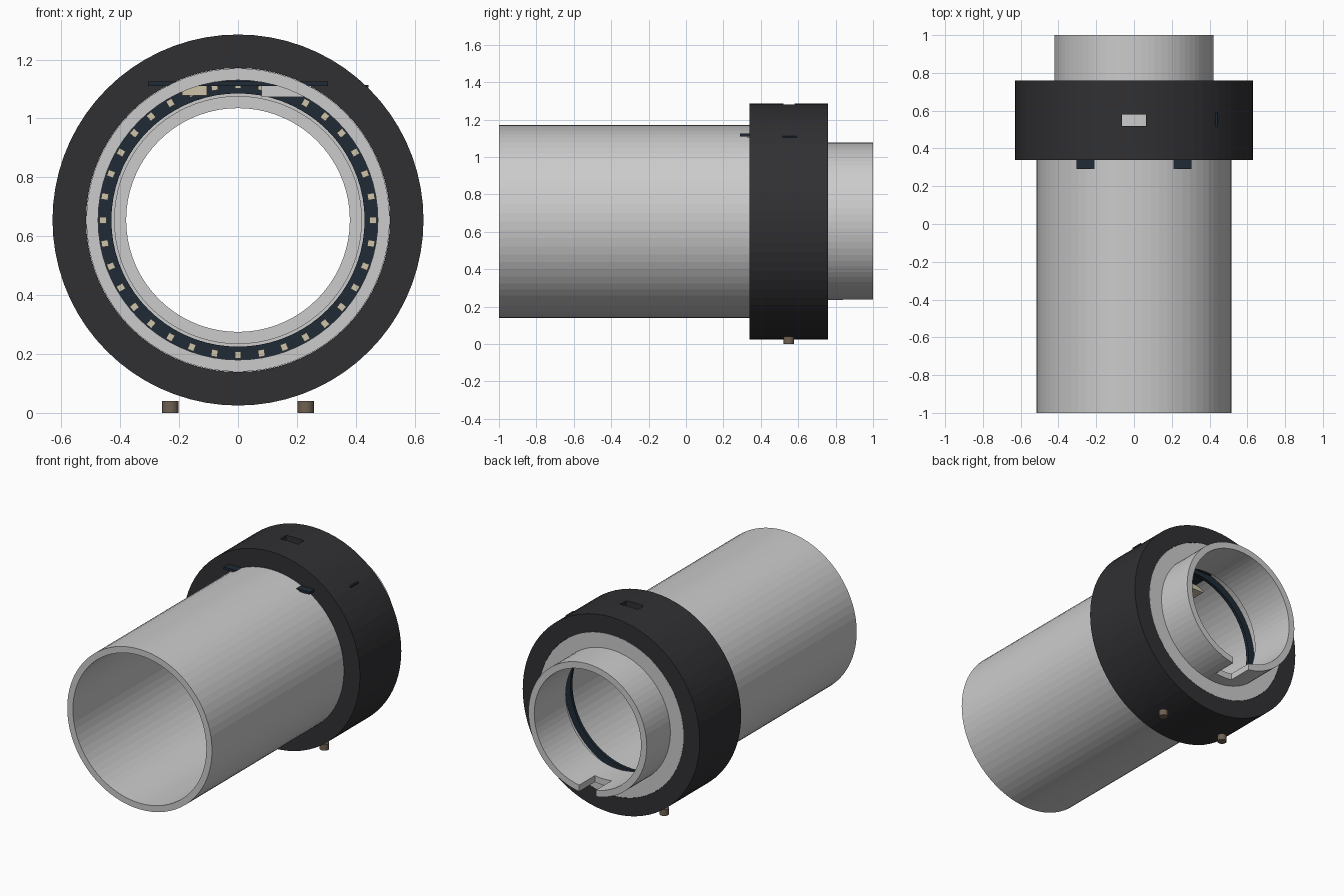
import bpy, bmesh, math
from mathutils import Matrix

if "Cube" in bpy.data.objects:
    bpy.data.objects.remove(bpy.data.objects["Cube"])

AXIS_Z = 0.655
SIDES = 72


def material(name, color):
    m = bpy.data.materials.new(name)
    m.diffuse_color = (*color, 1)
    m.use_nodes = True
    m.node_tree.nodes["Principled BSDF"].inputs["Base Color"].default_value = m.diffuse_color
    return m


BLACK = material("black_plastic", (0.03, 0.03, 0.034))
NAVY = material("circuit_navy", (0.014, 0.024, 0.036))
CREAM = material("cream", (0.62, 0.55, 0.40))
BROWN = material("foot_brown", (0.16, 0.12, 0.085))


def finish(name, bm, mat=None):
    bmesh.ops.recalc_face_normals(bm, faces=bm.faces)
    me = bpy.data.meshes.new(name)
    bm.to_mesh(me)
    bm.free()
    ob = bpy.data.objects.new(name, me)
    bpy.context.collection.objects.link(ob)
    if mat:
        me.materials.append(mat)
    return ob


def lathe(name, profile, mat=None):
    """Revolve a closed (radius, y) profile about the tube axis."""
    bm = bmesh.new()
    rings = []
    for i in range(SIDES):
        a = 2 * math.pi * i / SIDES
        rings.append([bm.verts.new((r * math.sin(a), y, AXIS_Z + r * math.cos(a)))
                      for r, y in profile])
    n = len(profile)
    for i in range(SIDES):
        p, q = rings[i], rings[(i + 1) % SIDES]
        for j in range(n):
            k = (j + 1) % n
            bm.faces.new((p[j], p[k], q[k], q[j]))
    return finish(name, bm, mat)


def pipe(name, r0, r1, y0, y1, mat=None):
    return lathe(name, [(r0, y0), (r1, y0), (r1, y1), (r0, y1)], mat)


def add_box(bm, x, y, z, turn=Matrix()):
    size = Matrix.Diagonal((x[1] - x[0], y[1] - y[0], z[1] - z[0], 1))
    mid = Matrix.Translation([(a + b) / 2 for a, b in (x, y, z)])
    bmesh.ops.create_cube(bm, size=1, matrix=turn @ mid @ size)


def box(name, x, y, z, mat=None):
    bm = bmesh.new()
    add_box(bm, x, y, z)
    return finish(name, bm, mat)


def cut(target, name, x, y, z):
    cutter = box(name, x, y, z)
    cutter.hide_render = True
    cutter.hide_viewport = True
    mod = target.modifiers.new(name, 'BOOLEAN')
    mod.object = cutter
    mod.operation = 'DIFFERENCE'
    mod.solver = 'EXACT'


# Wide front tube with its closing flange at the back
lathe("main_tube", [(0.475, -1), (0.515, -1), (0.515, 0.76),
                    (0.42, 0.76), (0.42, 0.73), (0.475, 0.73)])

# Narrow rear tube with a key slot underneath
rear = pipe("rear_tube", 0.38, 0.421, 0.68, 1.0)
cut(rear, "key_slot_cutter", (-0.06, 0.06), (0.84, 1.1), (0.15, 0.35))

# Black collar with a port opening on top and a card slot at the side
collar = pipe("collar", 0.516, 0.63, 0.34, 0.76, BLACK)
cut(collar, "port_cutter", (-0.063, 0.063), (0.52, 0.58), (1.1, 1.4))
box("card", (0.30, 0.443), (0.515, 0.59), (1.105, 1.113), NAVY)

# Ring board with 36 small lamps facing the front
pipe("lamp_ring_board", 0.43, 0.476, 0.54, 0.56, NAVY)
bm = bmesh.new()
for i in range(36):
    turn = (Matrix.Translation((0, 0, AXIS_Z))
            @ Matrix.Rotation(math.radians(10 * i), 4, 'Y'))
    add_box(bm, (-0.011, 0.011), (0.525, 0.542), (0.447, 0.471), turn)
finish("lamps", bm, CREAM)

# Flat circuit board through the top of the tube, with two sockets below
box("circuit_board", (-0.305, 0.305), (0.29, 0.57), (1.11, 1.125), NAVY)
box("cream_socket", (-0.19, -0.105), (0.33, 0.42), (1.078, 1.11), CREAM)
box("grey_socket", (0.08, 0.25), (0.33, 0.42), (1.072, 1.11))

# Feet
for side, x in (("left", -0.23), ("right", 0.23)):
    bm = bmesh.new()
    bmesh.ops.create_cone(bm, cap_ends=True, segments=24, radius1=0.028,
                          radius2=0.028, depth=0.04,
                          matrix=Matrix.Translation((x, 0.55, 0.02)))
    finish(side + "_foot", bm, BROWN)
